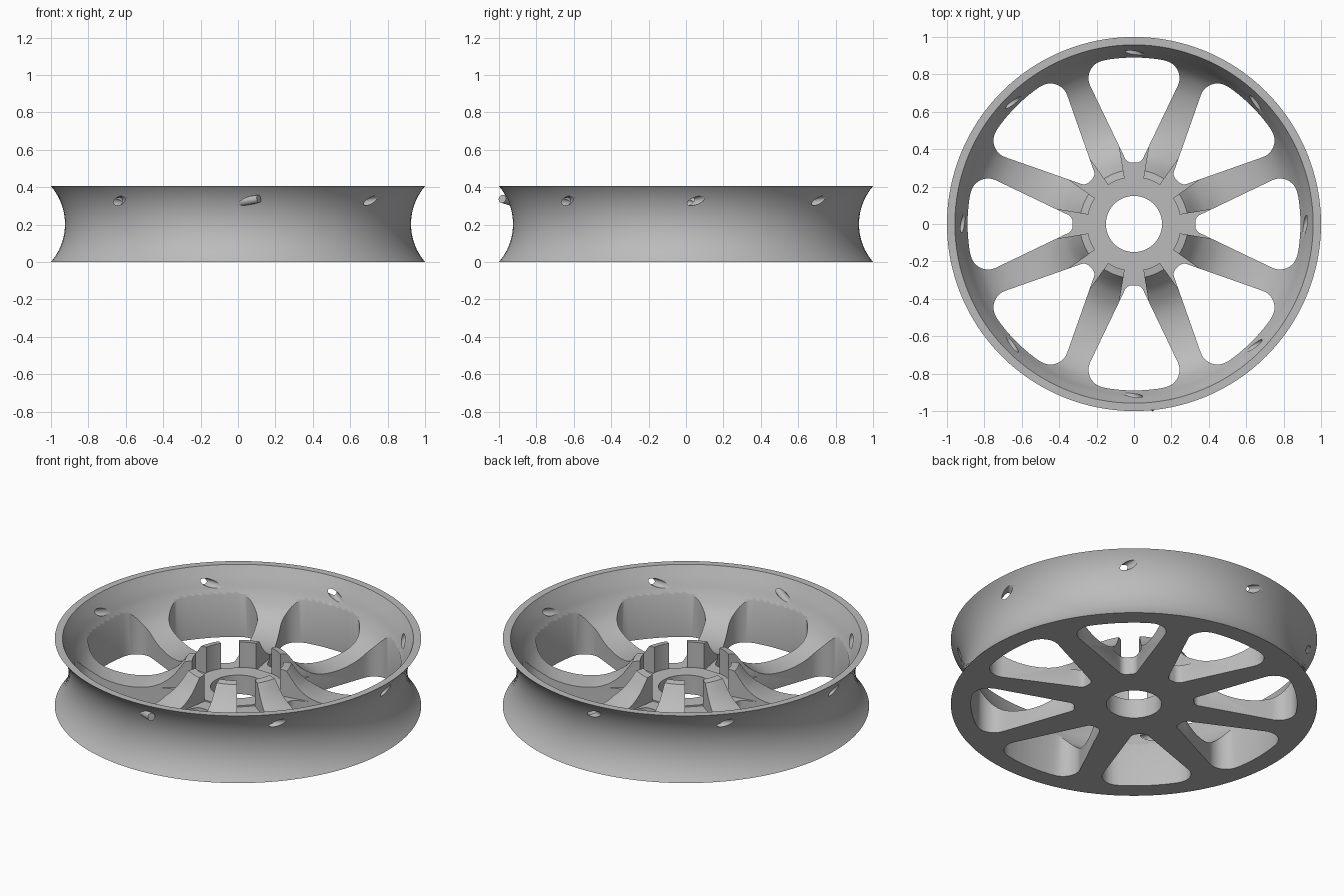
import bpy, bmesh
from math import sin, cos, tan, pi, radians, sqrt
from mathutils import Vector, Matrix

cube = bpy.data.objects.get("Cube")
if cube:
    bpy.data.objects.remove(cube, do_unlink=True)

SPOKES = 8
HEIGHT = 0.405

grey = bpy.data.materials.new("satin grey")
grey.use_nodes = True
COLOUR = (0.5, 0.5, 0.5, 1)
grey.diffuse_color = COLOUR
grey.node_tree.nodes["Principled BSDF"].inputs["Base Color"].default_value = COLOUR


def make_object(name, bm):
    bmesh.ops.recalc_face_normals(bm, faces=bm.faces)
    mesh = bpy.data.meshes.new(name)
    bm.to_mesh(mesh)
    bm.free()
    obj = bpy.data.objects.new(name, mesh)
    bpy.context.collection.objects.link(obj)
    mesh.materials.append(grey)
    return obj


def smooth_path(points, steps=4):
    """Catmull-Rom curve through the points."""
    pts = [Vector(p) for p in points]
    pts = [2 * pts[0] - pts[1]] + pts + [2 * pts[-1] - pts[-2]]
    out = []
    for a, b, c, d in zip(pts, pts[1:], pts[2:], pts[3:]):
        for i in range(steps):
            t = i / steps
            out.append((2 * b + (c - a) * t + (2 * a - 5 * b + 4 * c - d) * t**2
                        + (3 * b - a - 3 * c + d) * t**3) / 2)
    return out + [pts[-2]]


def fillet(prev, corner, nxt, radius, steps=10):
    """Arc that rounds one corner of an outline."""
    p, c, n = Vector(prev), Vector(corner), Vector(nxt)
    u, v = (p - c).normalized(), (n - c).normalized()
    half = u.angle(v) / 2
    centre = c + (u + v).normalized() * radius / sin(half)
    start = c + u * radius / tan(half) - centre
    end = c + v * radius / tan(half) - centre
    sweep = start.angle(end)
    return [centre + (start * sin(sweep * (1 - k / steps)) + end * sin(sweep * k / steps)) / sin(sweep)
            for k in range(steps + 1)]


def prism(bm, outline, bottom, top):
    face = bm.faces.new([bm.verts.new((p[0], p[1], bottom)) for p in outline])
    new = bmesh.ops.extrude_face_region(bm, geom=[face])["geom"]
    verts = [g for g in new if isinstance(g, bmesh.types.BMVert)]
    bmesh.ops.translate(bm, verts=verts, vec=(0, 0, top - bottom))


def ring_copies(bm):
    """Repeat the geometry around the axle."""
    source = bm.verts[:] + bm.edges[:] + bm.faces[:]
    for i in range(1, SPOKES):
        copy = bmesh.ops.duplicate(bm, geom=source)["geom"]
        verts = [g for g in copy if isinstance(g, bmesh.types.BMVert)]
        bmesh.ops.rotate(bm, verts=verts, matrix=Matrix.Rotation(2 * pi * i / SPOKES, 3, "Z"))


# Cross-section: grooved tread, lip, dished spokes, hub wall and hub floor
GROOVE_R, GROOVE_C = 0.311, 1.236
mid = HEIGHT / 2
groove = [(GROOVE_C - sqrt(GROOVE_R**2 - z * z), mid + z)
          for z in [mid * (k / 12 - 1) for k in range(25)]]
groove[0], groove[-1] = (1, 0), (1, HEIGHT)
dish = smooth_path([(0.958, HEIGHT), (0.921, 0.33), (0.89, 0.26), (0.84, 0.185), (0.76, 0.128),
                    (0.66, 0.098), (0.56, 0.092), (0.47, 0.108), (0.39, 0.15), (0.34, 0.195), (0.29, 0.262)])
hub = [(0.25, 0.268), (0.25, 0.115), (0.15, 0.115), (0.15, 0)]
profile = groove + [tuple(p) for p in dish] + hub

bm = bmesh.new()
loop = [bm.verts.new((r, 0, z)) for r, z in profile]
edges = [bm.edges.new((a, b)) for a, b in zip(loop, loop[1:] + loop[:1])]
bmesh.ops.spin(bm, geom=loop + edges, cent=(0, 0, 0), axis=(0, 0, 1), angle=2 * pi, steps=128, use_merge=True)
bmesh.ops.remove_doubles(bm, verts=bm.verts, dist=1e-5)
wheel = make_object("wheel", bm)

# Rounded openings between the spokes
inner, outer = (0.037, 0.328), (0.284, 0.843)
rim_arc = [(0.89 * sin(radians(a)), 0.89 * cos(radians(a))) for a in range(10, -11, -2)]
mirror = lambda p: (-p[0], p[1])
outline = (fillet(mirror(inner), inner, outer, 0.04) + fillet(inner, outer, rim_arc[0], 0.095)
           + rim_arc + fillet(rim_arc[-1], mirror(outer), mirror(inner), 0.095)
           + fillet(mirror(outer), mirror(inner), inner, 0.04))
bm = bmesh.new()
prism(bm, outline, -0.1, 0.6)
ring_copies(bm)
windows = make_object("window_cutter", bm)

# Slots that split the hub wall into posts
bm = bmesh.new()
prism(bm, [(-0.05, 0.244), (0.05, 0.244), (0.079, 0.419), (-0.079, 0.419)], 0.107, 0.6)
ring_copies(bm)
slots = make_object("slot_cutter", bm)

# Slanted holes through the rim wall
bm = bmesh.new()
slant = Vector((-sin(radians(60)), cos(radians(60)), -0.15))
place = Matrix.Translation((0, -0.918, 0.318)) @ slant.to_track_quat("Z", "Y").to_matrix().to_4x4()
bmesh.ops.create_cone(bm, cap_ends=True, segments=24, radius1=0.022, radius2=0.022, depth=0.26, matrix=place)
ring_copies(bm)
holes = make_object("hole_cutter", bm)

bpy.context.view_layer.objects.active = wheel
for cutter in (windows, slots, holes):
    cutter.hide_render = True
    cut = wheel.modifiers.new(cutter.name, "BOOLEAN")
    cut.operation = "DIFFERENCE"
    cut.solver = "EXACT"
    cut.object = cutter
    bpy.ops.object.modifier_apply(modifier=cut.name)
    bpy.data.objects.remove(cutter, do_unlink=True)

bpy.ops.object.select_all(action="DESELECT")
wheel.select_set(True)
bpy.ops.object.shade_smooth_by_angle(angle=radians(30))
